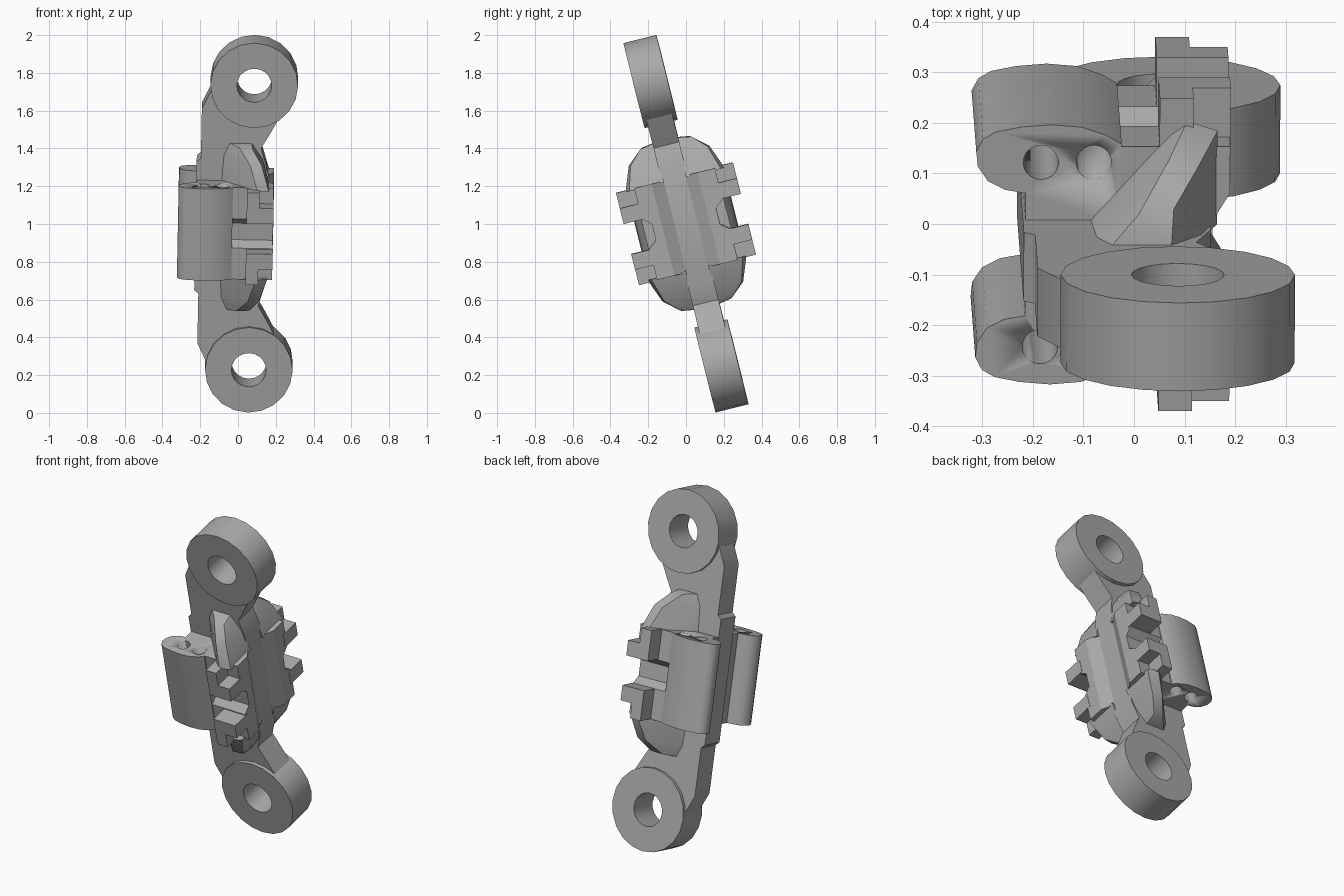
import bpy, bmesh, math
from mathutils import Matrix, Vector

cube = bpy.data.objects.get("Cube")
if cube:
    bpy.data.objects.remove(cube, do_unlink=True)

mat = bpy.data.materials.new("plain grey")
mat.use_nodes = True
GREY = (0.40, 0.40, 0.40, 1)
mat.diffuse_color = GREY
mat.node_tree.nodes["Principled BSDF"].inputs["Base Color"].default_value = GREY

# The whole part leans back; everything is built upright and then tilted
TILT = (Matrix.Translation((0, 0, 1.003))
        @ Matrix.Rotation(math.radians(1.1), 4, 'Y')
        @ Matrix.Rotation(math.radians(14), 4, 'X'))
BACK = Matrix.Identity(4)
FRONT = Matrix.Rotation(math.pi, 4, 'X')


def finish(name, bm, turn=BACK, smooth=30):
    bmesh.ops.recalc_face_normals(bm, faces=bm.faces)
    me = bpy.data.meshes.new(name)
    bm.to_mesh(me)
    bm.free()
    me.materials.append(mat)
    ob = bpy.data.objects.new(name, me)
    bpy.context.collection.objects.link(ob)
    ob.matrix_world = TILT @ turn
    bpy.ops.object.select_all(action='DESELECT')
    ob.select_set(True)
    bpy.context.view_layer.objects.active = ob
    bpy.ops.object.shade_smooth_by_angle(angle=math.radians(smooth))
    return ob


def prism(name, pts, axis, lo, hi, turn=BACK, smooth=30):
    """Extrude an outline along one axis; points give the other two in xyz order."""
    def place(p, t):
        q = list(p)
        q.insert('XYZ'.index(axis), t)
        return q
    bm = bmesh.new()
    face = bm.faces.new([bm.verts.new(place(p, lo)) for p in pts])
    ext = bmesh.ops.extrude_face_region(bm, geom=[face])
    verts = [g for g in ext["geom"] if isinstance(g, bmesh.types.BMVert)]
    bmesh.ops.translate(bm, verts=verts, vec=place((0, 0), hi - lo))
    return finish(name, bm, turn, smooth)


def box(name, x, y, z, turn):
    return prism(name, [(x[0], y[0]), (x[1], y[0]), (x[1], y[1]), (x[0], y[1])],
                 'Z', z[0], z[1], turn)


def hull(name, pts, turn):
    bm = bmesh.new()
    for p in pts:
        bm.verts.new(p)
    bmesh.ops.convex_hull(bm, input=bm.verts)
    return finish(name, bm, turn, 35)


def ring(name, cx, cz, outer, inner, half):
    bm = bmesh.new()
    vs = [bm.verts.new((cx + r, y, cz)) for r, y in
          ((outer, -half), (outer, half), (inner, half), (inner, -half))]
    edges = [bm.edges.new((vs[i], vs[(i + 1) % 4])) for i in range(4)]
    bmesh.ops.spin(bm, geom=vs + edges, cent=(cx, 0, cz), axis=(0, 1, 0),
                   angle=math.tau, steps=20, use_merge=True)
    bmesh.ops.remove_doubles(bm, verts=bm.verts, dist=0.0005)
    return finish(name, bm)


def drill(ob, x, y, r, turn):
    bm = bmesh.new()
    bmesh.ops.create_cone(bm, cap_ends=True, segments=20, radius1=r, radius2=r,
                          depth=1, matrix=Matrix.Translation((x, y, 0)))
    cutter = finish("hole_cutter", bm, turn)
    cutter.hide_render = True
    mod = ob.modifiers.new("hole", 'BOOLEAN')
    mod.operation = 'DIFFERENCE'
    mod.object = cutter
    bpy.context.view_layer.objects.active = ob
    bpy.ops.object.modifier_apply(modifier=mod.name)
    bpy.data.objects.remove(cutter, do_unlink=True)


# Eyes at both ends
ring("top_eye", 0.072, 0.776, 0.232, 0.092, 0.09)
ring("bottom_eye", 0.072, -0.776, 0.232, 0.092, 0.09)

# Central plate with two arms that run into the eyes
upper = [(-0.225, 0), (-0.225, 0.35), (-0.203, 0.37), (-0.203, 0.64), (-0.155, 0.74),
         (-0.09, 0.73), (-0.05, 0.67), (0.05, 0.635), (0.21, 0.6),
         (0.15, 0.49), (0.115, 0.43), (0.145, 0.33), (0.145, 0)]
outline = upper[1:-1] + [(x, -z) for x, z in reversed(upper[1:-1])]
prism("centre_plate", outline, 'Y', -0.07, 0.07)

# Clamp halves on both faces of the plate
clamp_outline = [(-0.22, 0.06), (-0.22, 0.125), (-0.26, 0.132), (-0.295, 0.15),
                 (-0.315, 0.18), (-0.318, 0.21), (-0.305, 0.235), (-0.28, 0.25),
                 (-0.23, 0.26), (-0.17, 0.265), (-0.11, 0.26), (-0.06, 0.243),
                 (-0.03, 0.225), (-0.03, 0.06)]
jaw_profile = [(0.125, 0.25), (0.22, 0.25), (0.22, 0.08), (0.175, 0.045),
               (0.175, -0.045), (0.22, -0.08), (0.22, -0.25), (0.125, -0.25)]
fin_points = [(-0.1, 0.06, 0.24), (0.07, 0.25, 0.24), (0.1, 0.27, 0.24),
              (0.16, 0.25, 0.24), (0.16, 0.06, 0.24),
              (-0.09, 0.06, 0.39), (0.06, 0.22, 0.37), (0.12, 0.21, 0.37),
              (0.125, 0.06, 0.37), (-0.06, 0.06, 0.455), (0.065, 0.06, 0.455),
              (0.0, 0.13, 0.445), (0.07, 0.14, 0.44)]

for side, turn in (("back", BACK), ("front", FRONT)):
    clamp = prism(side + "_clamp_block", clamp_outline, 'Z', -0.25, 0.25, turn, 40)
    for x in (-0.19, -0.085):
        drill(clamp, x, 0.188, 0.035, turn)

    # Jaw with a flared groove, and its chamfered root against the plate
    prism(side + "_jaw", jaw_profile, 'X', -0.03, 0.185, turn)
    prism(side + "_jaw_root", [(-0.03, 0.06), (0.145, 0.06), (0.185, 0.125), (-0.03, 0.125)],
          'Z', -0.25, 0.25, turn)

    # Stepped teeth: a tall narrow part and a short wide part
    for end, lo, hi, wlo, whi in (("upper", 0.085, 0.255, 0.085, 0.17),
                                  ("lower", -0.248, -0.08, -0.165, -0.08)):
        box(f"{side}_{end}_tooth", (0.045, 0.112), (0.2, 0.32), (lo, hi), turn)
        box(f"{side}_{end}_tooth_step", (0.112, 0.187), (0.2, 0.32), (wlo, whi), turn)

    # Rounded fins that fair the jaw into the arms
    hull(side + "_upper_fin", fin_points, turn)
    hull(side + "_lower_fin", [(x, y, -z) for x, y, z in fin_points], turn)
